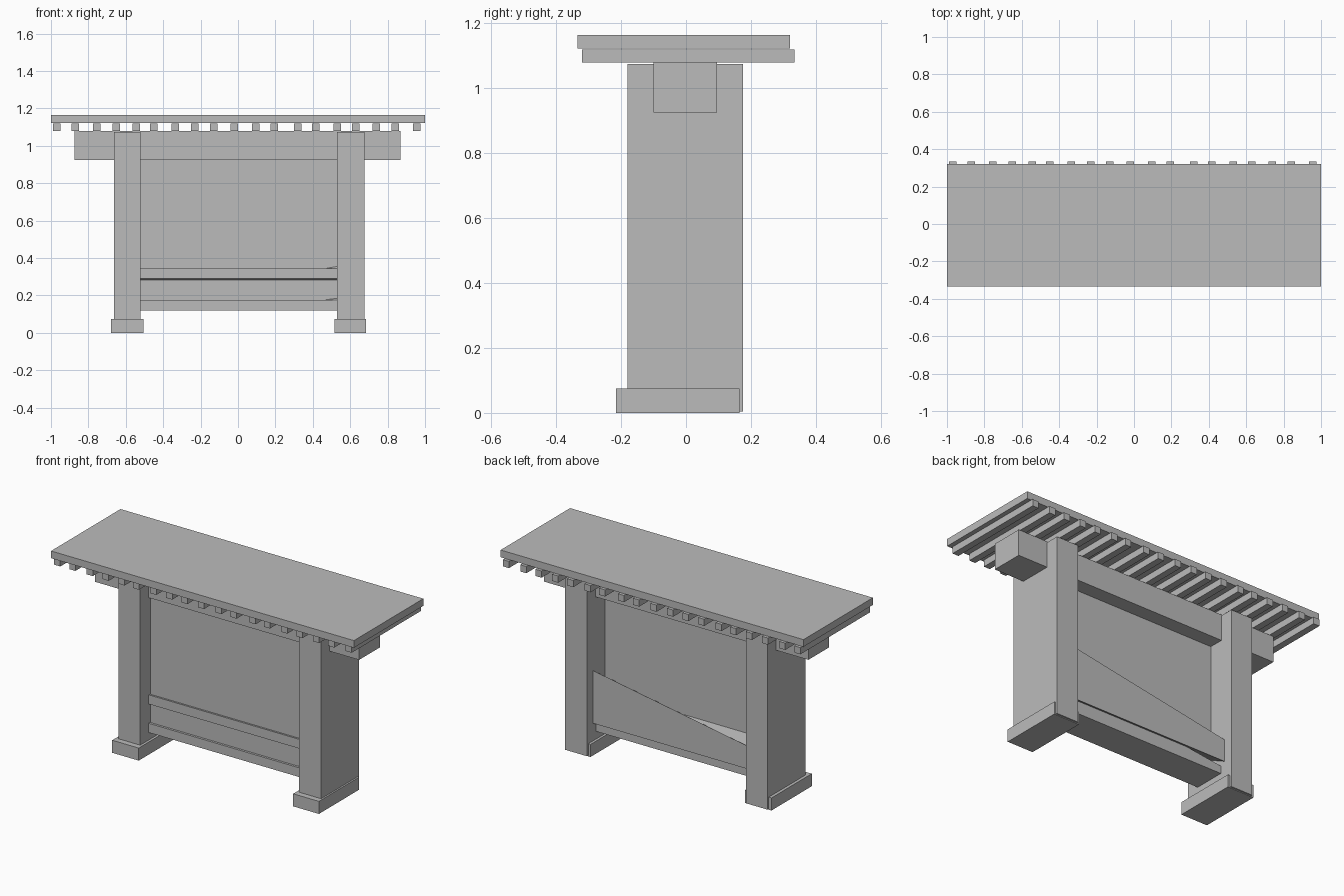
import bpy

cube = bpy.data.objects.get("Cube")
if cube:
    bpy.data.objects.remove(cube, do_unlink=True)

grey = bpy.data.materials.new("plain_grey")
grey.use_nodes = True
colour = (0.5, 0.5, 0.5, 1)
grey.diffuse_color = colour
grey.node_tree.nodes["Principled BSDF"].inputs["Base Color"].default_value = colour


def add_mesh(name, verts, faces):
    mesh = bpy.data.meshes.new(name)
    mesh.from_pydata(verts, [], faces)
    mesh.materials.append(grey)
    obj = bpy.data.objects.new(name, mesh)
    bpy.context.collection.objects.link(obj)
    return obj


def box(name, xs, ys, zs):
    """Flat-faced block spanning three ranges."""
    return plank(name, xs, ys, zs, (zs[0], zs[1], zs[1]))


def plank(name, xs, ys, front, back):
    """Block whose rear edge has its own bottom and its own top at each end."""
    bottom, top_right, top_left = back
    (x0, x1), (y0, y1), (f0, f1) = xs, ys, front
    verts = [(x0, y0, f0), (x1, y0, f0), (x1, y1, bottom), (x0, y1, bottom),
             (x0, y0, f1), (x1, y0, f1), (x1, y1, top_left), (x0, y1, top_right)]
    sides = [(3, 2, 1, 0), (0, 1, 5, 4), (1, 2, 6, 5), (2, 3, 7, 6), (3, 0, 4, 7)]
    if top_left == top_right:
        top = [(4, 5, 6, 7)]
    else:
        top = [(4, 5, 7), (5, 6, 7)]
    return add_mesh(name, verts, sides + top)


# Table top and the long beam beneath it
box("table_top", (-1, 1), (-0.335, 0.32), (1.122, 1.165))
box("long_beam", (-0.875, 0.87), (-0.10, 0.095), (0.925, 1.08))

# Cross slats, unevenly spaced
slat_centres = (-0.97, -0.87, -0.755, -0.65, -0.545, -0.45, -0.335, -0.23, -0.13,
                -0.02, 0.095, 0.195, 0.32, 0.415, 0.53, 0.63, 0.74, 0.84, 0.955)
for i, x in enumerate(slat_centres):
    box(f"slat_{i + 1}", (x - 0.02, x + 0.02), (-0.32, 0.335), (1.08, 1.12))

# Slab legs on flat feet
for side, leg_x, foot_x in (("right", (-0.662, -0.52), (-0.68, -0.505)),
                            ("left", (0.53, 0.675), (0.515, 0.685))):
    box(f"{side}_leg", leg_x, (-0.18, 0.175), (0.004, 1.075))
    box(f"{side}_foot", foot_x, (-0.215, 0.165), (0, 0.075))

# Thin panel between the legs
span = (-0.521, 0.531)
box("centre_panel", span, (-0.085, 0.008), (0.15, 0.95))

# Stretchers with warped rear edges
plank("upper_stretcher", span, (-0.10, 0.12), (0.29, 0.345), (0.18, 0.312, 0.495))
plank("lower_stretcher", span, (-0.10, 0.09), (0.12, 0.175), (0.12, 0.165, 0.30))
